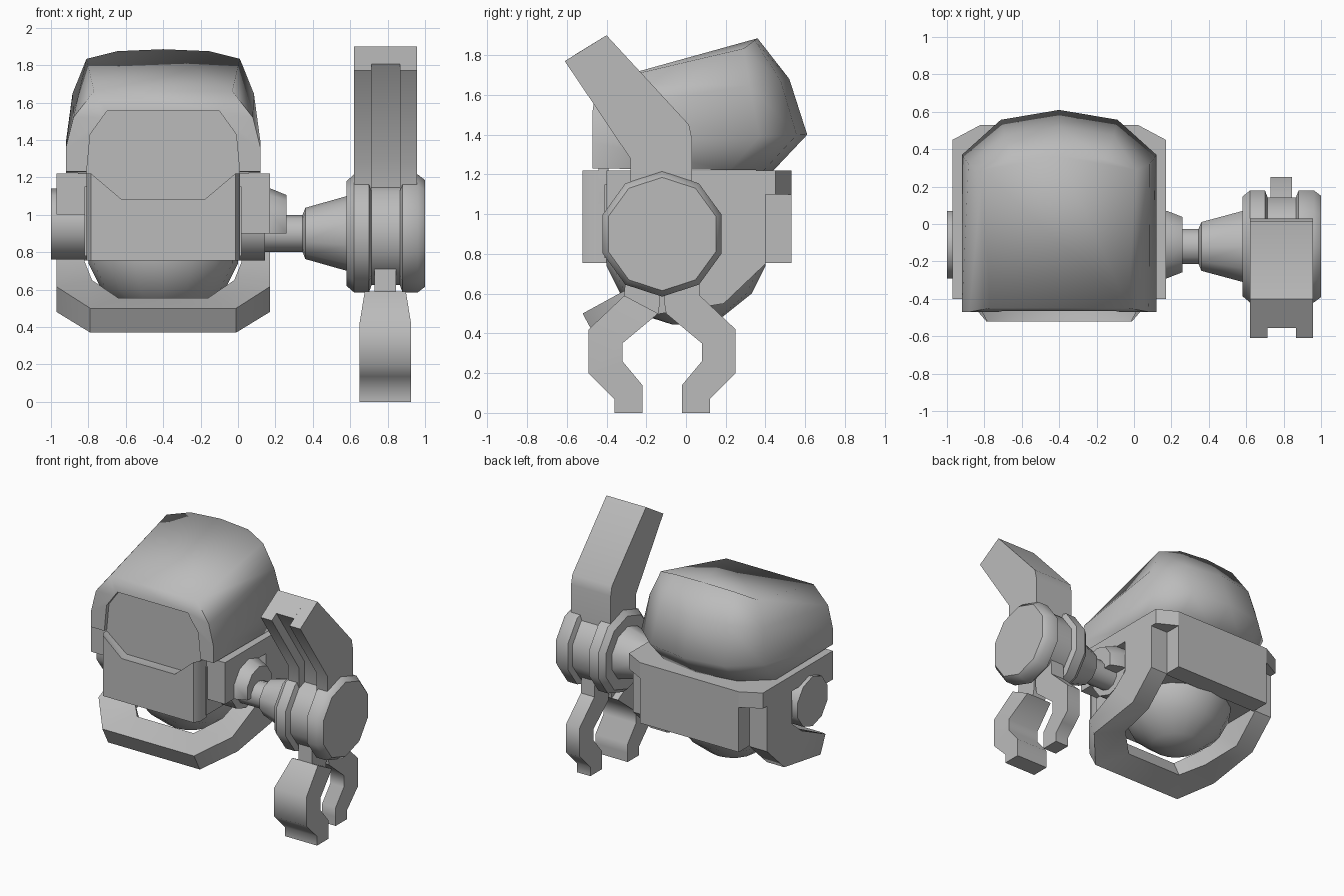
import bpy, bmesh, math

if "Cube" in bpy.data.objects:
    bpy.data.objects.remove(bpy.data.objects["Cube"])

grey = bpy.data.materials.new("grey")
grey.diffuse_color = (0.5, 0.5, 0.5, 1)
grey.use_nodes = True
grey.node_tree.nodes["Principled BSDF"].inputs["Base Color"].default_value = grey.diffuse_color
CX = -0.40            # middle of the cabin
AY, AZ = -0.12, 0.90  # arm axle


def smooth(ob, angle):
    bpy.ops.object.select_all(action='DESELECT')
    ob.select_set(True)
    bpy.context.view_layer.objects.active = ob
    bpy.ops.object.shade_smooth_by_angle(angle=math.radians(angle))


def loft(name, rings, angle=30):
    """Skin closed rings of equal length into one solid."""
    bm = bmesh.new()
    rows = [[bm.verts.new(p) for p in r] for r in rings]
    n = len(rows[0])
    for a, b in zip(rows, rows[1:]):
        for i in range(n):
            j = (i + 1) % n
            bm.faces.new((a[i], a[j], b[j], b[i]))
    bm.faces.new(rows[0])
    bm.faces.new(rows[-1])
    bmesh.ops.recalc_face_normals(bm, faces=bm.faces)
    me = bpy.data.meshes.new(name)
    bm.to_mesh(me)
    bm.free()
    ob = bpy.data.objects.new(name, me)
    bpy.context.collection.objects.link(ob)
    me.materials.append(grey)
    smooth(ob, angle)
    return ob


def side_prism(name, prof, x0, x1, angle=52):
    return loft(name, [[(x, y, z) for y, z in prof] for x in (x0, x1)], angle)


def mirrored(half):
    return half + [(-x, v) for x, v in reversed(half)]


def plan_prism(name, half, z0, z1):
    return loft(name, [[(CX + x, y, z) for x, y in mirrored(half)] for z in (z0, z1)], 20)


def front_prism(name, half, y0, y1):
    return loft(name, [[(CX + x, y, z) for x, z in mirrored(half)] for y in (y0, y1)])


def lathe_x(name, stations, cy=AY, cz=AZ, n=10):
    rings = []
    for x, r in stations:
        rings.append([(x, cy + r * math.sin(2 * math.pi * i / n),
                       cz + r * math.cos(2 * math.pi * i / n)) for i in range(n)])
    return loft(name, rings, 38)


# Canopy: rings of front half width, back half width, front y, back y,
# corner set-back, front z, back z, crown
rings = []
for wf, wb, fy, b, d, zf, zb, crown in (
        (.52, .52, -.47, .44, .22, 1.23, 1.22, 0),
        (.52, .52, -.47, .61, .24, 1.36, 1.40, 0),
        (.48, .485, -.47, .52, .20, 1.52, 1.68, 0),
        (.37, .41, -.45, .36, .07, 1.66, 1.85, .035)):
    ring = []
    for x, y, c in ((-wf, fy, 0), (-wb, b - d, 0), (-.6 * wb, b - d * .22, .8), (0, b, 1),
                    (.6 * wb, b - d * .22, .8), (wb, b - d, 0), (wf, fy, 0)):
        t = (y - fy) / (b - fy)
        ring.append((CX + x, y, zf + (zb - zf) * t + crown * c))
    rings.append(ring)
canopy = loft("canopy", rings, 70)

# Recess cut into the canopy front, then a flat window set inside it
cutter = front_prism("window_cutter", [(.41, 1.0), (.41, 1.22), (.39, 1.43), (.30, 1.555)], -.6, -.43)
cut = canopy.modifiers.new("window", 'BOOLEAN')
cut.operation = 'DIFFERENCE'
cut.solver = 'EXACT'
cut.object = cutter
bpy.context.view_layer.objects.active = canopy
bpy.ops.object.modifier_apply(modifier=cut.name)
bpy.data.objects.remove(cutter)
smooth(canopy, 70)
front_prism("window", [(.41, 1.05), (.41, 1.22), (.39, 1.43), (.30, 1.555)], -.44, -.39)

# Cabin body
plan_prism("collar", [(.57, -.40), (.57, .45), (.42, .53)], 1.10, 1.22)
plan_prism("cabin_core", [(.42, -.41), (.42, .42)], .78, 1.15)
plan_prism("rear_box", [(.42, .38), (.42, .53)], .755, 1.11)

# Front panel with a notch under the window
panel = mirrored([(.41, .755), (.41, 1.22), (.24, 1.085)])
loft("front_panel", [[(CX + x * s, y, z) for x, z in panel]
                     for y, s in ((-.40, 1), (-.475, 1), (-.52, .94))], 60)

# Collar front blocks
for name, s, z in (("block_left", -1, 1.0), ("block_right", 1, .90)):
    side_prism(name, [(-.40, z), (-.40, 1.21), (-.22, 1.21), (-.22, z)], CX + s * .40, CX + s * .57)

# Belly bowl
belly = []
for r, z in ((.40, .80), (.40, .74), (.33, .60), (.18, .48), (.07, .445)):
    belly.append([(CX + r * math.cos(math.pi * i / 8), r * math.sin(math.pi * i / 8), z)
                  for i in range(16)])
loft("belly", belly, 50)

# Guard: square bar running down both sides and across the front
guard = [
    [(.57, .40, 1.11), (.57, .10, 1.11), (.42, .10, 1.11), (.42, .40, 1.11)],
    [(.57, .40, .75), (.57, .10, .85), (.42, .10, .85), (.42, .40, .75)],
    [(.57, .19, .55), (.57, -.02, .75), (.42, -.02, .75), (.42, .19, .55)],
    [(.57, -.25, .48), (.57, -.31, .615), (.38, -.16, .65), (.38, -.12, .51)],
    [(.39, -.45, .37), (.39, -.52, .50), (.24, -.31, .555), (.24, -.25, .43)]]
guard += [[(-x, y, z) for x, y, z in r] for r in reversed(guard)]
loft("guard", [[(CX + x, y, z) for x, y, z in r] for r in guard], 45)

# Axle stubs and the half cup over the shaft
lathe_x("axle_stub_left", [(-1.0, .19), (-.80, .19)], -.11, .95)
lathe_x("axle_stub_right", [(0, .19), (.145, .19)], -.11, .945)
cup = lathe_x("shaft_cup", [(.0, .20), (.175, .19), (.26, .155)], -.11, .95)
bm = bmesh.new()
bm.from_mesh(cup.data)
bmesh.ops.bisect_plane(bm, geom=bm.verts[:] + bm.edges[:] + bm.faces[:],
                       plane_co=(0, 0, .90), plane_no=(0, 0, -1), clear_outer=True)
bmesh.ops.holes_fill(bm, edges=[e for e in bm.edges if e.is_boundary])
bm.to_mesh(cup.data)
bm.free()
smooth(cup, 38)

# Arm shaft and hub
lathe_x("shaft", [(.10, .098), (.345, .098), (.36, .137), (.60, .205)])
lathe_x("hub", [(.58, .28), (.62, .315), (.70, .315), (.715, .275), (.865, .275),
                (.88, .315), (.962, .315), (1.0, .285)])

# Upper finger with a groove down its front
top = [(-.40, 1.90), (.015, 1.45), (.03, 1.38), (.03, 1.0)]
outer = [(-.28, 1.0), (-.28, 1.28), (-.61, 1.77)] + top
inner = [(-.21, 1.0), (-.21, 1.30), (-.555, 1.805)] + top
side_prism("finger_left", outer, .62, .715)
side_prism("finger_middle", inner, .715, .865)
side_prism("finger_right", outer, .865, .957)

# Lower claws: (y, z) pairs from outer edge to inner edge
MX = .7875
levels = [(-.36, 0, -.22, 0), (-.36, .07, -.22, .07), (-.425, .135, -.22, .14),
          (-.49, .20, -.32, .26), (-.49, .42, -.32, .35), (-.31, .59, -.14, .50)]
for name, mirror, w, wt in (("claw_front", False, .1375, .11), ("claw_back", True, .0575, .0575)):
    rings = []
    for k, (yo, zo, yi, zi) in enumerate(levels):
        h = wt if k == 5 else w
        if mirror:
            yo, yi = 2 * AY - yo, 2 * AY - yi
        rings.append([(MX - h, yo, zo), (MX + h, yo, zo), (MX + h, yi, zi), (MX - h, yi, zi)])
    loft(name, rings, 60)
    neck = [(-.31, .58), (-.305, .72), (-.13, .72), (-.13, .56), (-.14, .50)]
    if mirror:
        neck = [(2 * AY - y, z) for y, z in neck]
    side_prism(name + "_neck", neck, MX - .0575, MX + .0575)
